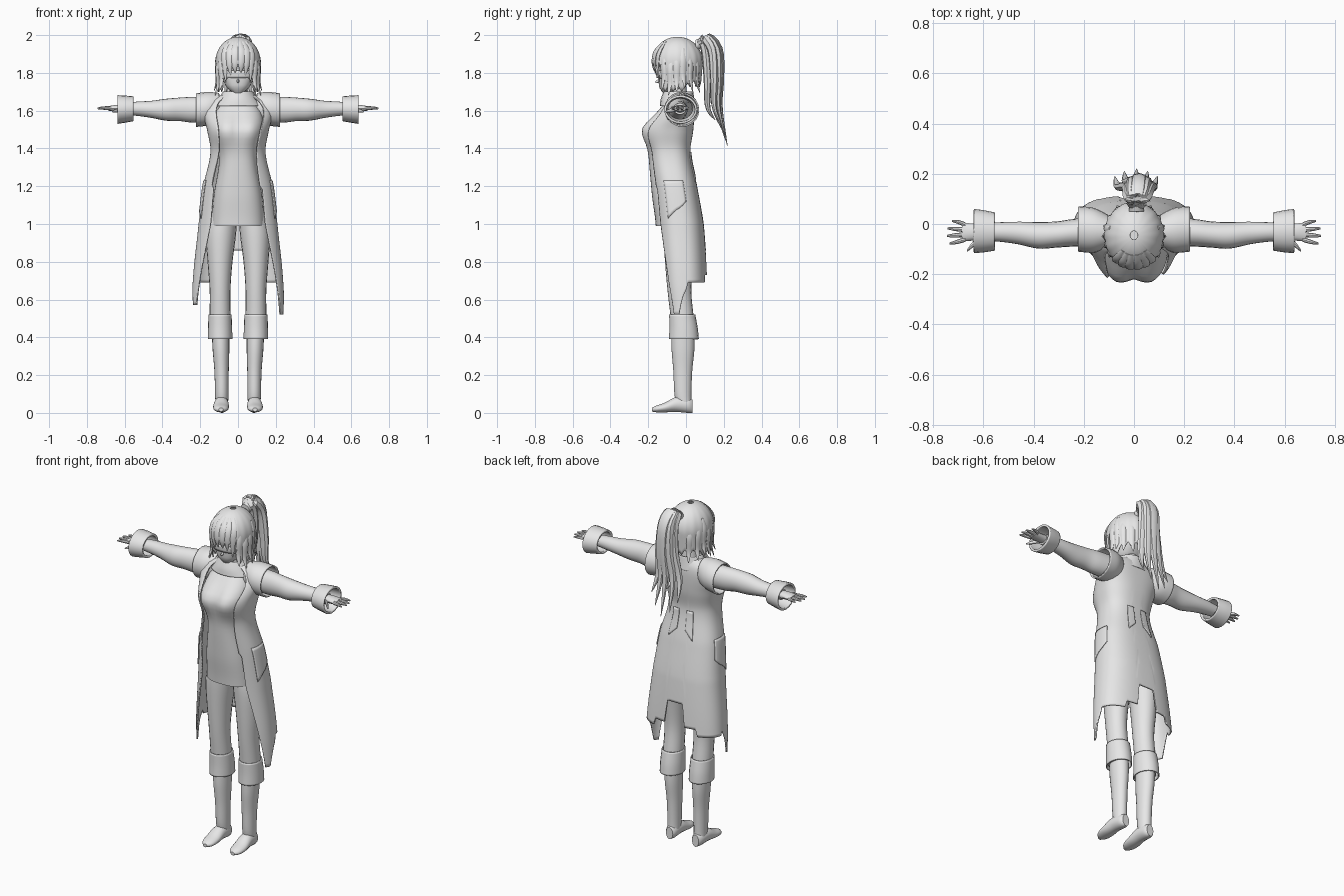
import bpy, bmesh, math
from math import sin, cos, pi, radians, exp
from mathutils import Vector

if "Cube" in bpy.data.objects:
    bpy.data.objects.remove(bpy.data.objects["Cube"])

grey = bpy.data.materials.new("light_grey")
grey.use_nodes = True
grey.diffuse_color = (0.8, 0.8, 0.8, 1)
grey.node_tree.nodes["Principled BSDF"].inputs["Base Color"].default_value = (0.8, 0.8, 0.8, 1)
parts = []


# Helpers: smooth interpolation, grid surfaces, lofts and locks
def spline(rows, u):
    last = len(rows) - 1
    s = u * last
    i = min(int(s), last - 1)
    f = s - i
    out = []
    for a, b, c, d in zip(rows[max(i - 1, 0)], rows[i], rows[i + 1], rows[min(i + 2, last)]):
        out.append(b + f / 2 * (c - a + f * (2 * a - 5 * b + 4 * c - d + f * (3 * (b - c) + d - a))))
    return out


def at(rows, z):
    z = min(max(z, rows[0][0]), rows[-1][0])
    for i in range(len(rows) - 1):
        lo, hi = rows[i][0], rows[i + 1][0]
        if z <= hi:
            return spline(rows, (i + (z - lo) / (hi - lo)) / (len(rows) - 1))[1:]


def grid(name, fn, nu, nv, closed=True, caps=True, thick=0.0):
    bm = bmesh.new()
    cols = nu if closed else nu + 1
    rows = [[bm.verts.new(fn(i / nu, j / nv)) for i in range(cols)] for j in range(nv + 1)]
    for a, b in zip(rows, rows[1:]):
        for i in range(nu):
            k = (i + 1) % cols
            bm.faces.new((a[i], a[k], b[k], b[i]))
    if closed and caps:
        bm.faces.new(rows[0])
        bm.faces.new(rows[-1])
    bmesh.ops.recalc_face_normals(bm, faces=bm.faces)
    mesh = bpy.data.meshes.new(name)
    bm.to_mesh(mesh)
    bm.free()
    mesh.materials.append(grey)
    ob = bpy.data.objects.new(name, mesh)
    bpy.context.collection.objects.link(ob)
    if thick:
        mod = ob.modifiers.new("thickness", 'SOLIDIFY')
        mod.thickness = thick
        mod.offset = 0
    parts.append(ob)
    return ob


def loft(name, rows, axis="z", side=1, n=20, steps=5, caps=True, thick=0.0):
    """Rows are (position, centre_a, centre_b, radius_a, radius_b)."""
    def fn(u, v):
        p, ca, cb, ra, rb = spline(rows, v)
        a, b = ca + ra * cos(2 * pi * u), cb + rb * sin(2 * pi * u)
        x, y, z = {"x": (p, a, b), "y": (a, p, b), "z": (a, b, p)}[axis]
        return side * x, y, z
    return grid(name, fn, n, steps * (len(rows) - 1), True, caps, thick)


def lock(name, path, width, depth):
    """Tapered flat lock of hair, broad side facing away from the head axis."""
    def fn(u, v):
        p = Vector(spline(path, v))
        q = Vector(spline(path, min(v + 0.02, 1))) - Vector(spline(path, max(v - 0.02, 0)))
        out = Vector((p.x * 0.6, p.y + 0.045, 0.01))
        across = q.cross(out).normalized()
        normal = across.cross(q).normalized()
        r = (0.35 + 0.65 * min(1, 4 * v)) * max(1 - v ** 3, 0.03)
        return p + across * width * r * cos(2 * pi * u) + normal * depth * r * sin(2 * pi * u)
    return grid(name, fn, 8, 18)


def section(rows, t, z, grow=0.0):
    """Rounded body section, t = 0 at the front; rows are (z, half width, front, back)."""
    a, f, b = at(rows, z)
    s, c = sin(t), cos(t)
    x = (a + grow) * math.copysign(abs(s) ** 0.8, s)
    y = (f + b) / 2 - ((b - f) / 2 + grow) * math.copysign(abs(c) ** 0.8, c)
    if c > 0 and rows is not head_rows:
        y -= 0.036 * c ** 0.5 * exp(-((z - 1.5) / 0.075) ** 2 - ((abs(x) - 0.075) / 0.07) ** 2)
    return x, y, z


def body(name, rows, n=40, steps=24):
    lo, hi = rows[0][0], rows[-1][0]
    return grid(name, lambda u, v: section(rows, 2 * pi * u, lo + (hi - lo) * v), n, steps)


head_rows = [(1.688, .02, -.118, -.07), (1.72, .058, -.14, -.01), (1.77, .083, -.147, .03),
             (1.85, .095, -.15, .05), (1.94, .07, -.12, .03)]
tunic_rows = [(.99, .14, -.16, .07), (1.15, .128, -.18, .05), (1.35, .1, -.197, .01),
              (1.5, .135, -.207, .03), (1.6, .12, -.145, .03), (1.68, .06, -.09, .02)]
coat_rows = [(.5, .24, -.12, .115), (.7, .235, -.135, .11), (1, .205, -.155, .09),
             (1.2, .18, -.172, .055), (1.38, .142, -.195, .02), (1.5, .16, -.202, .035),
             (1.6, .18, -.145, .04), (1.65, .15, -.115, .035), (1.69, .07, -.09, .02)]

# Torso, neck, head and face
body("tunic", tunic_rows)
body("head", head_rows, 32, 16)
loft("neck", [(1.6, 0, -.035, .05, .05), (1.74, 0, -.045, .042, .045)])
loft("collar", [(1.625, 0, -.045, .125, .09), (1.66, 0, -.045, .1, .085), (1.7, 0, -.04, .075, .075)],
     caps=False, thick=.008)
loft("nose", [(-.163, 0, 1.752, .002, .003), (-.135, 0, 1.76, .011, .016)], "y", n=8, steps=2)
grid("eye_band", lambda u, v: section(head_rows, radians(-80 + 160 * u), 1.772 + .04 * v, .006),
     24, 3, closed=False, thick=.006)


# Long open coat with a ragged hem
def hem(t):
    d = abs(math.degrees(t))
    if d > 170:
        return .86
    if d < 92:
        return (.52 if t > 0 else .57) + .16 * max(0, d - 60) / 32
    return .69 if d < 150 else .73


def coat(u, v):
    z = 1.69 + (hem(radians(-180 + 360 * u)) - 1.69) * v
    s = 2 * u - 1
    back = (1 - abs(s)) * pi
    z = 1.69 + (hem(math.copysign(pi - back, s) if s else pi) - 1.69) * v
    return section(coat_rows, math.copysign(pi - back, s), z)


def coat_panel(u, v):
    # Sweep from one front edge round the back to the other
    s = 2 * u - 1
    edge = radians(40)
    t = pi - abs(s) * (pi - edge)
    side = 1 if s > 0 else -1
    z = 1.69 + (hem(side * t) - 1.69) * v
    widen = radians(24) * max(0, 1 - z) / .45 * max(0, 1 - (t - edge) / 1.2)
    ragged = .09 * sin(9 * z * side) * abs(s) ** 12 if z > 1.2 else 0
    return section(coat_rows, side * (t + widen + ragged), z)


grid("coat", coat_panel, 96, 60, closed=False, thick=.008)


# Thin overlaid patches on the coat
def patch(name, start, end, low, high, slant):
    def fn(u, v):
        z = low + (high - low) * v + slant * u * (1 - v)
        return section(coat_rows, radians(start + (end - start) * u), z, .007)
    grid(name, fn, 8, 10, closed=False, thick=.005)


for side in (1, -1):
    patch("pocket_flap", side * 68, side * 108, 1.03, 1.23, .09)
    patch("back_patch", side * 160, side * 174, 1.22, 1.38, .05)

# Limbs, mirrored
for side in (1, -1):
    loft("trouser_leg", [(.4, .095, -.015, .05, .06), (.5, .095, -.02, .055, .061),
                         (.65, .095, -.035, .055, .063), (.8, .095, -.035, .066, .076),
                         (.95, .09, -.03, .08, .09), (1.06, .075, -.03, .07, .09)], "z", side)
    loft("knee_cuff", [(.39, .095, -.011, .062, .076), (.45, .095, -.013, .061, .072),
                       (.52, .095, -.02, .058, .066)], "z", side, caps=False, thick=.006)
    loft("boot_shaft", [(.03, .086, -.004, .033, .034), (.09, .086, -.016, .035, .044),
                        (.22, .087, -.017, .038, .05), (.33, .09, -.016, .044, .06),
                        (.41, .092, -.016, .046, .061)], "z", side)
    loft("boot_foot", [(.034, .085, .035, .022, .035), (.01, .086, .04, .034, .04),
                       (-.05, .088, .045, .039, .04), (-.11, .09, .029, .042, .026),
                       (-.155, .09, .021, .034, .018), (-.18, .09, .017, .012, .01)], "y", side)
    loft("coat_shoulder", [(.1, -.03, 1.615, .06, .075), (.16, -.025, 1.61, .085, .085),
                           (.222, -.02, 1.603, .086, .085)], "x", side, caps=False, thick=.008)
    loft("sleeve", [(.12, -.03, 1.605, .06, .068), (.24, -.035, 1.605, .055, .068),
                    (.31, -.042, 1.607, .052, .062), (.38, -.045, 1.605, .053, .058),
                    (.46, -.036, 1.607, .045, .045), (.53, -.032, 1.61, .039, .038),
                    (.61, -.032, 1.61, .033, .03)], "x", side)
    loft("wrist_cuff", [(.555, -.03, 1.61, .07, .06), (.6, -.029, 1.608, .078, .066),
                        (.638, -.028, 1.606, .082, .07)], "x", side, caps=False, thick=.012)
    loft("palm", [(.58, -.032, 1.61, .026, .022), (.64, -.032, 1.612, .034, .019),
                  (.685, -.032, 1.612, .036, .013)], "x", side, n=14)
    for k, tip in enumerate((.725, .742, .745, .735)):
        y = -.004 - .019 * k
        spread = (1.5 - k) * .007
        loft("finger", [(.67, y, 1.612, .01, .011), (tip - .03, y + spread, 1.614, .0085, .009),
                        (tip, y + 1.6 * spread, 1.612, .004, .004)], "x", side, n=8, steps=3)
    loft("thumb", [(.61, -.05, 1.607, .012, .012), (.645, -.085, 1.6, .011, .01),
                   (.665, -.107, 1.595, .004, .004)], "x", side, n=8, steps=3)


# Hair cap with a pointed hem
def hair(u, v):
    t = 2 * pi * u - pi
    d = abs(math.degrees(t))
    low = 1.815 if d < 48 else (1.70 if d < 115 else 1.725)
    low += .035 * abs((u * 16 % 1) * 2 - 1)
    z = 1.987 - (1.987 - low) * max(v, .02) ** 2
    k = math.sqrt(1 - ((z - 1.86) / .128) ** 2) if z > 1.86 else 1 - .6 * (1.86 - z)
    k *= 1 + .012 * cos(16 * t) * v
    return .115 * k * sin(t), -.045 - .13 * k * cos(t), z


grid("hair_cap", hair, 96, 20, caps=False, thick=.006)

# Flared side locks and the fringe
for side in (1, -1):
    for deg, low in ((52, 1.70), (70, 1.68), (88, 1.70), (106, 1.72), (125, 1.70), (148, 1.69)):
        s, c = side * sin(radians(deg)), cos(radians(deg))
        path = [(r * s, -.045 - r * 1.1 * c, low + h) for r, h in
                ((.1, .21), (.114, .14), (.112, .06), (.128, 0))]
        lock("side_lock", path, .02, .009)
    for deg, low in ((8, 1.80), (22, 1.785), (37, 1.75)):
        s, c = side * sin(radians(deg)), cos(radians(deg))
        lock("fringe_lock", [(r * s, -.045 - r * 1.12 * c, z) for r, z in
                             ((.07, 1.965), (.108, 1.91), (.118, 1.85), (.108, low))], .023, .008)

# High ponytail: overlapping strands fanning out towards the tips
for k, (x, back, low) in enumerate(((-.07, 0, 1.5), (-.035, .02, 1.44), (.01, .03, 1.41),
                                    (.05, .02, 1.46), (.085, 0, 1.52), (.01, -.035, 1.55))):
    lock("ponytail_strand", [(.01, .05, 1.93), (.01 + x * .25, .095 + back * .4, 1.975 + back * .4),
                             (.015 + x * .4, .14 + back, 1.92), (.015 + x * .6, .15 + back, 1.77),
                             (x * .9, .15 + back, 1.62), (x * 1.1, .19 + back, low)],
         .036, .028)
loft("hair_tie", [(.05, .01, 1.945, .03, .03), (.085, .01, 1.96, .03, .028)], "y", n=14, steps=2)

# Smooth shading with crisp edges
bpy.ops.object.select_all(action='DESELECT')
for ob in parts:
    ob.select_set(True)
bpy.context.view_layer.objects.active = parts[0]
bpy.ops.object.shade_smooth_by_angle(angle=radians(40))
